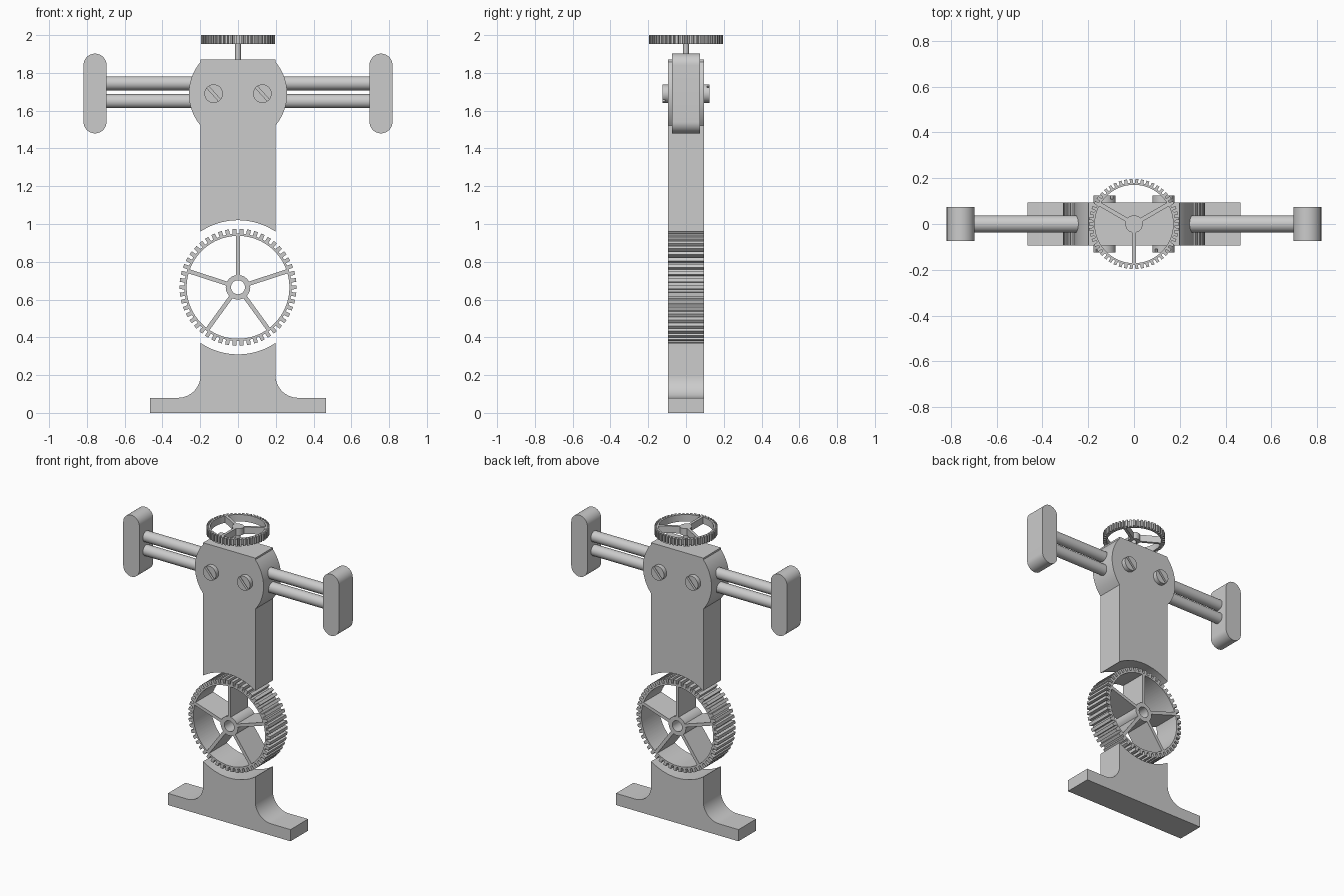
import bpy
import bmesh
from math import sin, cos, pi, radians, degrees, acos, asin
from mathutils import Matrix

cube = bpy.data.objects.get("Cube")
if cube:
    bpy.data.objects.remove(cube)

GREY = (0.6, 0.6, 0.6, 1)
metal = bpy.data.materials.new("plain grey")
metal.diffuse_color = GREY
metal.use_nodes = True
metal.node_tree.nodes["Principled BSDF"].inputs["Base Color"].default_value = GREY

DEPTH = 0.095                      # half thickness of body and large gear
WIDTH = 0.198                      # half width of the column
GEAR_Z, RECESS = 0.665, 0.355      # gear centre and clearance radius
HEAD_Z, HEAD_R = 1.69, 0.26


def finish(name, bm):
    bmesh.ops.recalc_face_normals(bm, faces=bm.faces)
    mesh = bpy.data.meshes.new(name)
    bm.to_mesh(mesh)
    bm.free()
    mesh.materials.append(metal)
    mesh.shade_smooth()
    mesh.set_sharp_from_angle(angle=radians(30))
    obj = bpy.data.objects.new(name, mesh)
    bpy.context.collection.objects.link(obj)
    return obj


def arc(cx, cz, r, start, end, n=24):
    angles = [radians(start + (end - start) * i / n) for i in range(n + 1)]
    return [(cx + r * cos(a), cz + r * sin(a)) for a in angles]


def mirrored(half):
    return half + [(-x, z) for x, z in reversed(half) if abs(x) > 1e-5]


def prism(name, outline, y0, y1):
    """Extrude an x-z outline along y."""
    bm = bmesh.new()
    face = bm.faces.new([bm.verts.new((x, y0, z)) for x, z in outline])
    top = bmesh.ops.extrude_face_region(bm, geom=[face])["geom"]
    verts = [v for v in top if isinstance(v, bmesh.types.BMVert)]
    bmesh.ops.translate(bm, verts=verts, vec=(0, y1 - y0, 0))
    return finish(name, bm)


def rod(name, radius, length, matrix):
    bm = bmesh.new()
    bmesh.ops.create_cone(bm, cap_ends=True, segments=40, radius1=radius,
                          radius2=radius, depth=length, matrix=matrix)
    return finish(name, bm)


def ring(name, outer, inner, angles, half):
    """Ring about z with one outer radius per angle."""
    bm = bmesh.new()
    rows = []
    for r, a in zip(outer, angles):
        rows.append([bm.verts.new((q * cos(a), q * sin(a), z))
                     for q, z in ((inner, -half), (r, -half), (r, half), (inner, half))])
    for i, row in enumerate(rows):
        nxt = rows[(i + 1) % len(rows)]
        for k in range(4):
            j = (k + 1) % 4
            bm.faces.new((row[k], row[j], nxt[j], nxt[k]))
    return finish(name, bm)


def wheel(name, tip, root, inner, hub, hole, half, spokes, first, width, place):
    """Toothed rim, hub and straight spokes."""
    teeth = 50
    step = 2 * pi / teeth
    shape = ((-0.26, tip), (0.26, tip), (0.3, root), (0.7, root))
    angles = [(t + f) * step for t in range(teeth) for f, _ in shape]
    parts = [ring(name + "_rim", [r for _, r in shape] * teeth, inner, angles, half)]
    turn = [2 * pi * i / 48 for i in range(48)]
    parts.append(ring(name + "_hub", [hub] * 48, hole, turn, half))
    start, end = hub - 0.006, inner + 0.004
    for i in range(spokes):
        bm = bmesh.new()
        bmesh.ops.create_cube(bm, size=1)
        m = (Matrix.Rotation(first + 2 * pi * i / spokes, 4, 'Z')
             @ Matrix.Translation(((start + end) / 2, 0, 0))
             @ Matrix.Diagonal((end - start, width, half * 2, 1)))
        bmesh.ops.transform(bm, matrix=m, verts=bm.verts)
        parts.append(finish(f"{name}_spoke_{i + 1}", bm))
    for p in parts:
        p.matrix_world = place


# Foot with filleted sides and a hollow for the gear
edge = degrees(acos(WIDTH / RECESS))
prism("foot", mirrored([(0.465, 0), (0.465, 0.08)]
      + arc(WIDTH + 0.12, 0.2, 0.12, 270, 180)
      + arc(0, GEAR_Z, RECESS, -edge, -90)), -DEPTH, DEPTH)

# Column with a round head and flat top
side = degrees(acos(WIDTH / HEAD_R))
prism("column", mirrored(arc(0, GEAR_Z, RECESS, 90, edge)
      + arc(0, HEAD_Z, HEAD_R, -side, side)
      + [(WIDTH, 1.87)]), -DEPTH, DEPTH)

# Large gear standing upright, small handwheel lying flat on a stem
wheel("large_gear", 0.31, 0.284, 0.272, 0.065, 0.037, DEPTH, 5, -pi / 2, 0.022,
      Matrix.Translation((0, 0, GEAR_Z)) @ Matrix.Rotation(pi / 2, 4, 'X')
      @ Matrix.Rotation(pi, 4, 'Z'))
wheel("handwheel", 0.197, 0.18, 0.171, 0.038, 0.012, 0.0235, 3, -pi / 2, 0.018,
      Matrix.Translation((0, 0, 1.9765)))
rod("handwheel_stem", 0.015, 0.15, Matrix.Translation((0, 0, 1.924)))

# Paired arms and rounded end grips
for sign, label in ((1, "left"), (-1, "right")):
    for z, level in ((1.745, "upper"), (1.65, "lower")):
        rod(f"{label}_{level}_arm", 0.037, 0.52,
            Matrix.Translation((sign * 0.45, 0, z)) @ Matrix.Rotation(pi / 2, 4, 'Y'))
    grip = arc(sign * 0.757, 1.841, 0.061, 0, 180) + arc(sign * 0.757, 1.541, 0.061, 180, 360)
    prism(f"{label}_grip", grip, -0.075, 0.075)

# Slotted screws on both faces
SCREW_R, SLOT = 0.049, 0.007
tilt = degrees(asin(SLOT / SCREW_R))
for turn, face in ((0, "front"), (pi, "back")):
    for sign, label in ((1, "a"), (-1, "b")):
        x = sign * 0.129
        name = f"{face}_screw_{label}"
        pieces = [prism(name, arc(x, HEAD_Z, SCREW_R, 0, 352.5, 47), -0.11, -DEPTH + 0.005)]
        for half in (0, 180):
            a = half - 48
            pieces.append(prism(f"{name}_head_{half}",
                          arc(x, HEAD_Z, SCREW_R, a + tilt, a + 180 - tilt), -0.125, -0.11))
        for p in pieces:
            p.rotation_euler.z = turn
